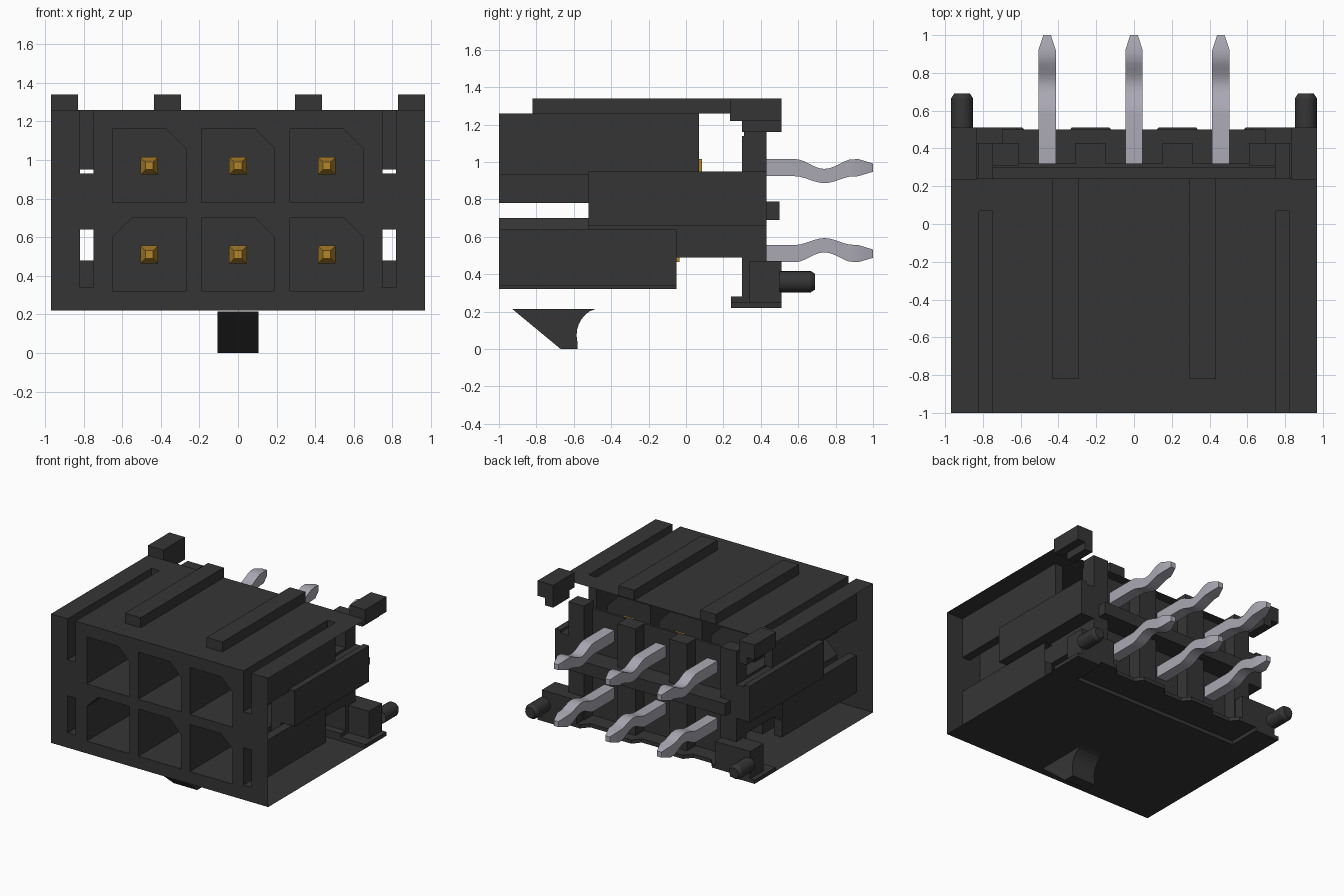
import bpy, bmesh, math

old = bpy.data.objects.get("Cube")
if old:
    bpy.data.objects.remove(old, do_unlink=True)


def material(name, rgb, metallic=0.0):
    m = bpy.data.materials.new(name)
    m.use_nodes = True
    m.diffuse_color = (*rgb, 1)
    m.node_tree.nodes["Principled BSDF"].inputs["Base Color"].default_value = (*rgb, 1)
    return m


BLACK = material("black plastic", (0.036, 0.036, 0.036))
TIN = material("tin", (0.40, 0.39, 0.45))
GOLD = material("gold", (0.45, 0.24, 0.025))


def finish(name, bm, mat, smooth=False):
    bmesh.ops.recalc_face_normals(bm, faces=bm.faces[:])
    me = bpy.data.meshes.new(name)
    bm.to_mesh(me)
    bm.free()
    me.materials.append(mat)
    ob = bpy.data.objects.new(name, me)
    bpy.context.collection.objects.link(ob)
    if smooth:
        bpy.ops.object.select_all(action='DESELECT')
        ob.select_set(True)
        bpy.context.view_layer.objects.active = ob
        bpy.ops.object.shade_smooth_by_angle(angle=math.radians(30))
    return ob


def box(name, x, y, z):
    """Box from (min, max) pairs; a zero-thickness pair gives a flat plate."""
    bm = bmesh.new()
    r = bmesh.ops.create_cube(bm, size=1)
    for v in r["verts"]:
        v.co = [(a[0] + a[1]) / 2 + c * (a[1] - a[0]) for a, c in zip((x, y, z), v.co)]
    bmesh.ops.remove_doubles(bm, verts=bm.verts[:], dist=1e-5)
    return finish(name, bm, BLACK)


def pair(name, x, y, z):
    """The same box on both sides."""
    box("left_" + name, x, y, z)
    box("right_" + name, (-x[1], -x[0]), y, z)


def prism(name, pts, a, b, place):
    """Extrude a 2D outline from a to b; place(u, v, w) gives the 3D point."""
    bm = bmesh.new()
    lo = [bm.verts.new(place(u, v, a)) for u, v in pts]
    hi = [bm.verts.new(place(u, v, b)) for u, v in pts]
    bm.faces.new(lo)
    bm.faces.new(hi)
    for i in range(len(pts)):
        j = (i + 1) % len(pts)
        bm.faces.new((lo[i], lo[j], hi[j], hi[i]))
    return finish(name, bm, BLACK)


def loft(name, sections, x, mat, smooth):
    """Rectangular bar along y; sections are (y, z, half width, half height)."""
    bm = bmesh.new()
    rings = [[bm.verts.new((x + sx * w, y, z + sz * h))
              for sx, sz in ((-1, -1), (1, -1), (1, 1), (-1, 1))]
             for y, z, w, h in sections]
    for p, q in zip(rings, rings[1:]):
        for i in range(4):
            j = (i + 1) % 4
            bm.faces.new((p[i], p[j], q[j], q[i]))
    bm.faces.new(rings[0])
    bm.faces.new(rings[-1])
    return finish(name, bm, mat, smooth)


PIN_X = (-0.46, 0.0, 0.46)
ROWS = ((0.32, -0.05, 0.51, 0.045), (0.78, 0.07, 0.97, -0.045))  # floor, cell end, pin z, bend


def cell(cx, z, left, right, h=0.19, c=0.1):
    """Socket outline with optional chamfers on the upper corners."""
    p = [(cx - h, z), (cx + h, z)]
    p += [(cx + h, z + 2 * h - c), (cx + h - c, z + 2 * h)] if right else [(cx + h, z + 2 * h)]
    p += [(cx - h + c, z + 2 * h), (cx - h, z + 2 * h - c)] if left else [(cx - h, z + 2 * h)]
    return p


# Front face with the socket and slot openings, and the socket tubes behind it
bm = bmesh.new()
outline = [(-0.97, 0.22), (0.97, 0.22), (0.97, 1.26), (0.82, 1.26), (0.82, 0.93), (0.75, 0.93),
           (0.75, 1.26), (-0.75, 1.26), (-0.75, 0.93), (-0.82, 0.93), (-0.82, 1.26), (-0.97, 1.26)]
holes = []
for r, (z, end, _, _) in enumerate(ROWS):
    for i, cx in enumerate(PIN_X):
        holes.append((cell(cx, z, r == 0 and i == 0, r == 1 or i > 0), end, True))
for s in (-1, 1):
    a, b = sorted((0.75 * s, 0.82 * s))
    holes.append(([(a, 0.34), (b, 0.34), (b, 0.64), (a, 0.64)], -0.05, False))
edges, tubes = [], []
for pts, end, cap in [(outline, None, False)] + holes:
    vs = [bm.verts.new((x, -1, z)) for x, z in pts]
    edges += [bm.edges.new((vs[i], vs[(i + 1) % len(vs)])) for i in range(len(vs))]
    if end is not None:
        tubes.append((vs, end, cap))
bmesh.ops.triangle_fill(bm, use_beauty=True, use_dissolve=True, edges=edges, normal=(0, -1, 0))
for vs, end, cap in tubes:
    back = [bm.verts.new((v.co.x, end, v.co.z)) for v in vs]
    for i in range(len(vs)):
        j = (i + 1) % len(vs)
        bm.faces.new((vs[i], vs[j], back[j], back[i]))
    if cap:
        bm.faces.new(back)
finish("front_face_and_sockets", bm, BLACK)

# Slot walls
pair("upper_slot_inner_wall", (0.75, 0.75), (-1, 0.07), (0.93, 1.26))
pair("upper_slot_outer_wall", (0.82, 0.82), (-1, 0.07), (0.93, 1.26))
pair("upper_slot_floor", (0.75, 0.82), (-1, -0.52), (0.93, 0.93))
pair("upper_slot_end", (0.75, 0.82), (0.07, 0.07), (0.95, 1.26))
pair("lower_slot_end", (0.75, 0.82), (-0.05, -0.05), (0.34, 0.48))

# Open-sided shell: top and bottom skins
box("top_skin", (-0.75, 0.75), (-1, 0.24), (1.26, 1.26))
pair("top_strip", (0.82, 0.97), (-1, 0.24), (1.26, 1.26))
pair("top_bridge", (0.75, 0.82), (0.07, 0.24), (1.26, 1.26))
box("bottom_skin", (-0.97, 0.97), (-1, 0.24), (0.22, 0.22))
pair("bottom_corner", (0.75, 0.97), (0.24, 0.51), (0.22, 0.25))
pair("top_rib", (0.295, 0.435), (-0.82, 0.24), (1.26, 1.34))

# Corner ears
pair("ear", (0.83, 0.97), (0.235, 0.51), (1.22, 1.34))
pair("ear_hook", (0.83, 0.90), (0.30, 0.51), (1.16, 1.22))

# Side blocks
pair("side_rail", (0.82, 0.87), (-0.52, 0.43), (0.66, 0.95))
pair("side_rail_web", (0.75, 0.82), (-0.52, 0.43), (0.66, 0.93))
pair("side_core", (0.66, 0.75), (-0.52, 0.43), (0.49, 0.95))

# Rear wall, ribs between pins, cross bar
box("rear_core", (-0.75, 0.75), (0.07, 0.31), (0.49, 0.95))
box("rear_wall", (-0.75, 0.75), (0.30, 0.32), (0.25, 1.14))
pair("inner_column", (0.15, 0.31), (0.31, 0.43), (0.26, 1.14))
pair("outer_column", (0.61, 0.75), (0.31, 0.43), (0.26, 1.20))
box("cross_bar", (-0.70, 0.70), (0.31, 0.50), (0.69, 0.79))

# Rear ledge notched around each pin
ledge = [(-0.75, 0.24), (-0.75, 0.51)]
for cx in PIN_X:
    ledge += [(cx - 0.13, 0.51), (cx - 0.08, 0.45), (cx + 0.08, 0.45), (cx + 0.13, 0.51)]
ledge += [(0.75, 0.51), (0.75, 0.24)]
prism("rear_ledge", ledge, 0.25, 0.28, lambda u, v, w: (u, v, w))
box("ledge_step", (-0.75, 0.75), (0.24, 0.24), (0.22, 0.25))

# Feet and locating pegs
pair("foot", (0.62, 0.93), (0.34, 0.51), (0.25, 0.47))
for side, s in (("left", 1), ("right", -1)):
    ring = [(math.cos(math.tau * i / 16), math.sin(math.tau * i / 16)) for i in range(16)]
    bm = bmesh.new()
    loops = [[bm.verts.new((s * 0.91 + r * c, y, 0.36 + r * d)) for c, d in ring]
             for y, r in ((0.50, 0.058), (0.665, 0.058), (0.69, 0.042))]
    for p, q in zip(loops, loops[1:]):
        for i in range(16):
            j = (i + 1) % 16
            bm.faces.new((p[i], p[j], q[j], q[i]))
    bm.faces.new(loops[-1])
    finish(side + "_peg", bm, BLACK, True)

# Latch ramp under the body, with a concave rear
ramp = [(-0.93, 0.215), (-0.67, 0.0), (-0.58, 0.0)]
for i in range(1, 9):
    a = math.radians(205 - i * 95 / 8)
    ramp.append((-0.435 + 0.15 * math.cos(a), 0.075 + 0.15 * math.sin(a)))
ramp[-1] = (-0.48, 0.215)
prism("latch_ramp", ramp, -0.105, 0.105, lambda u, v, w: (w, u, v))

# Contacts: gold inside the sockets, bent tin tails behind
for row, (_, end, z, bend) in zip(("lower", "upper"), ROWS):
    for n, x in enumerate(PIN_X, 1):
        loft(f"{row}_contact_{n}", [(-0.55, z, 0.02, 0.02), (-0.47, z, 0.046, 0.046),
                                    (end + 0.015, z, 0.046, 0.046)], x, GOLD, False)
        tail = [(0.30, z, 0.046, 0.046), (0.58, z, 0.046, 0.046)]
        for i in range(1, 12):
            t = i / 12
            k = (1 - math.cos(math.tau * t)) / 2
            tail.append((0.58 + 0.32 * t, z + bend * k, 0.046, 0.046 - 0.008 * k))
        tail += [(0.92, z, 0.046, 0.046), (1.0, z, 0.02, 0.022)]
        loft(f"{row}_tail_{n}", tail, x, TIN, True)
